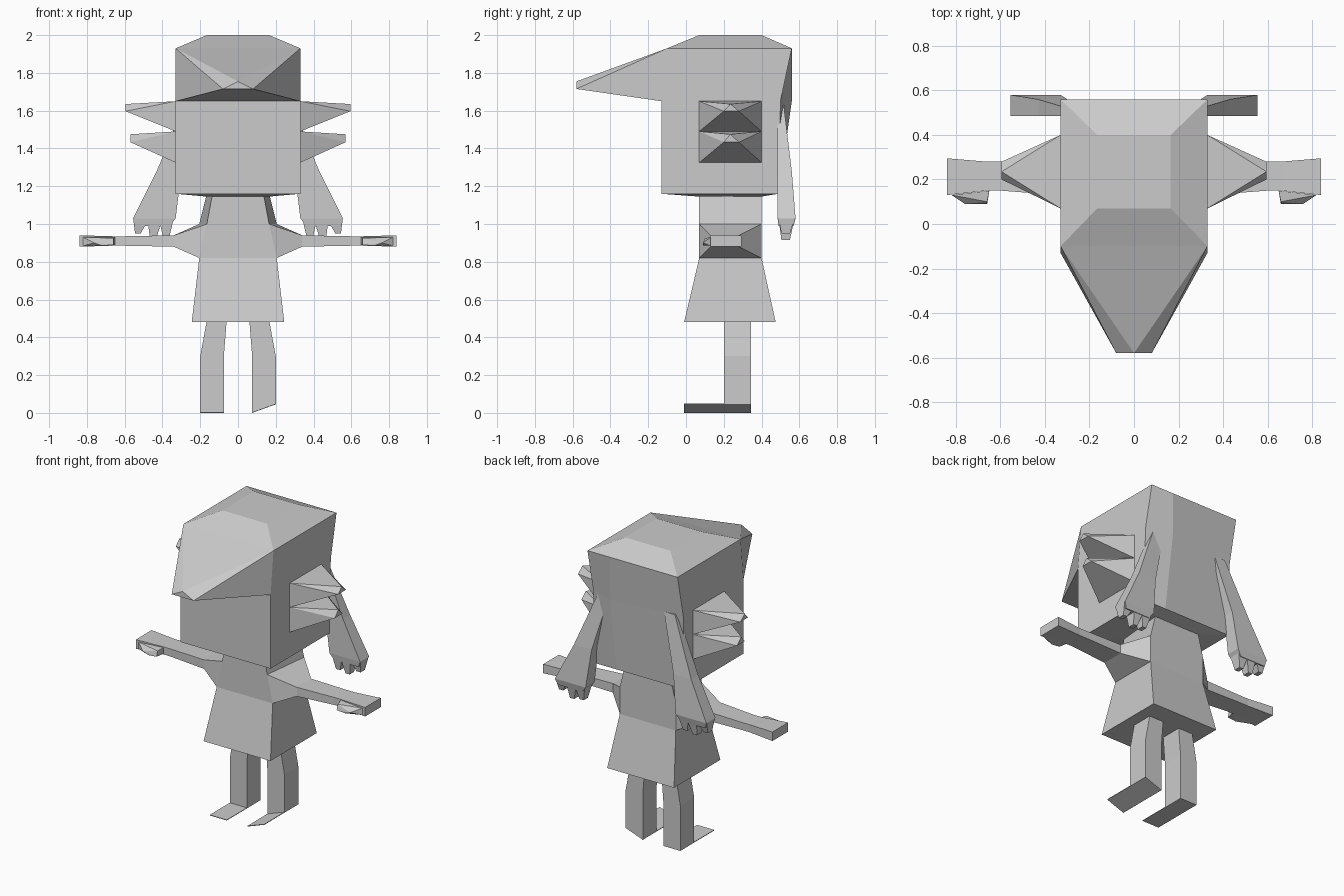
import bpy, bmesh

cube = bpy.data.objects.get("Cube")
if cube:
    bpy.data.objects.remove(cube, do_unlink=True)

grey = bpy.data.materials.new("plain_grey")
grey.use_nodes = True
GREY = (0.6, 0.6, 0.6, 1)
grey.diffuse_color = GREY
grey.node_tree.nodes["Principled BSDF"].inputs["Base Color"].default_value = GREY


def finish(name, bm):
    bmesh.ops.remove_doubles(bm, verts=bm.verts, dist=0.0005)
    bmesh.ops.recalc_face_normals(bm, faces=bm.faces)
    me = bpy.data.meshes.new(name)
    bm.to_mesh(me)
    bm.free()
    me.materials.append(grey)
    ob = bpy.data.objects.new(name, me)
    bpy.context.collection.objects.link(ob)
    return ob


def loft(name, rings):
    """Skin a stack of equal-length rings and cap both ends."""
    bm = bmesh.new()
    rows = [[bm.verts.new(p) for p in r] for r in rings]
    n = len(rows[0])
    for a, b in zip(rows, rows[1:]):
        for i in range(n):
            j = (i + 1) % n
            bm.faces.new((a[i], a[j], b[j], b[i]))
    bm.faces.new(rows[0])
    bm.faces.new(rows[-1])
    return finish(name, bm)


def hull(name, pts):
    """Wrap a few corner points in a convex solid."""
    bm = bmesh.new()
    for p in pts:
        bm.verts.new(p)
    res = bmesh.ops.convex_hull(bm, input=bm.verts)
    junk = [g for g in res["geom_interior"] + res["geom_unused"] if isinstance(g, bmesh.types.BMVert)]
    bmesh.ops.delete(bm, geom=list(set(junk)), context='VERTS')
    bmesh.ops.dissolve_limit(bm, angle_limit=0.01, verts=bm.verts, edges=bm.edges)
    return finish(name, bm)


def both(build, name, data):
    """Build a part on the left and its mirror on the right."""
    for side, s in (("left", 1), ("right", -1)):
        if build is hull:
            hull(f"{side}_{name}", [(s * x, y, z) for x, y, z in data])
        else:
            loft(f"{side}_{name}", [[(s * x, y, z) for x, y, z in r] for r in data])


def rect_z(x0, x1, y0, y1, z):
    return [(x0, y0, z), (x1, y0, z), (x1, y1, z), (x0, y1, z)]


def rect_x(x, y0, y1, z0, z1):
    return [(x, y0, z0), (x, y1, z0), (x, y1, z1), (x, y0, z1)]


# Head block: shallow chin, cheeks, crown; five points per ring
def head_ring(z, w, front, back, bulge, bx=0.165):
    return [(-w, front, z), (w, front, z), (w, back, z), (bx, bulge, z), (-w, back, z)]


loft("head", [
    head_ring(1.145, 0.165, 0.07, 0.40, 0.40, 0.08),
    head_ring(1.16, 0.33, -0.13, 0.49, 0.49),
    head_ring(1.65, 0.33, -0.13, 0.50, 0.56),
    head_ring(1.93, 0.33, -0.10, 0.56, 0.56),
    head_ring(2.0, 0.165, 0.07, 0.40, 0.40, 0.08),
])

# Pointed brim over the face
hull("brim", [(-0.33, -0.10, 1.93), (0.33, -0.10, 1.93),
              (-0.33, -0.13, 1.65), (0.33, -0.13, 1.65),
              (0, -0.58, 1.755), (-0.08, -0.58, 1.715), (0.08, -0.58, 1.715)])

# Two cheek spikes on each side
for label, z0, z1, tip, low, high in (("upper", 1.49, 1.65, 0.595, 1.597, 1.635),
                                      ("lower", 1.325, 1.49, 0.57, 1.433, 1.475)):
    both(hull, f"{label}_cheek_spike", rect_x(0.33, 0.07, 0.40, z0, z1) +
         [(tip, 0.20, low), (tip, 0.28, low), (tip, 0.235, high)])

# Hanging locks at the back, each ending in three points
both(loft, "hair_lock", [
    rect_z(0.20, 0.28, 0.485, 0.515, 1.65),
    rect_z(0.30, 0.43, 0.485, 0.56, 1.28),
    rect_z(0.33, 0.555, 0.485, 0.58, 1.03),
    rect_z(0.36, 0.54, 0.49, 0.57, 0.99),
])
for i, (x0, x1, tx, tz) in enumerate(((0.34, 0.42, 0.38, 0.925),
                                      (0.40, 0.48, 0.45, 0.915),
                                      (0.47, 0.555, 0.53, 0.95))):
    both(hull, f"hair_point_{i + 1}", rect_z(x0, x1, 0.49, 0.575, 1.03) +
         rect_z(tx - 0.015, tx + 0.015, 0.505, 0.55, tz))

# Torso and flared skirt
loft("torso_and_skirt", [
    rect_z(-0.245, 0.245, -0.01, 0.475, 0.48),
    rect_z(-0.205, 0.205, 0.07, 0.40, 0.82),
    [(-0.165, 0.07, 1.0), (0.165, 0.07, 1.0), (0.205, 0.40, 1.0), (-0.205, 0.40, 1.0)],
    [(-0.135, 0.07, 1.16), (0.135, 0.07, 1.16), (0.165, 0.40, 1.16), (-0.165, 0.40, 1.16)],
])

# Outstretched arms and thumbs
shoulder = [(0.205, 0.07, 0.82), (0.205, 0.40, 0.82), (0.205, 0.40, 1.0), (0.165, 0.07, 1.0)]
both(loft, "arm", [
    shoulder,
    rect_x(0.34, 0.13, 0.28, 0.88, 0.94),
    rect_x(0.60, 0.15, 0.28, 0.885, 0.935),
    rect_x(0.66, 0.15, 0.28, 0.885, 0.935),
    rect_x(0.84, 0.13, 0.295, 0.88, 0.94),
])
both(hull, "thumb", [(0.65, 0.15, 0.89), (0.65, 0.15, 0.93), (0.82, 0.13, 0.885), (0.82, 0.13, 0.93),
                     (0.66, 0.09, 0.89), (0.66, 0.10, 0.925), (0.72, 0.09, 0.885), (0.76, 0.09, 0.90)])

# Bent legs with thin flat feet; the left sole is tilted outward
for side, s, lift in (("left", 1, 0.045), ("right", -1, 0.0)):
    sole = [(s * 0.075, 0.20, 0), (s * 0.20, 0.20, lift),
            (s * 0.20, 0.345, lift), (s * 0.075, 0.345, 0)]
    loft(f"{side}_leg", [
        sole,
        rect_z(s * 0.075, s * 0.20, 0.20, 0.345, 0.30),
        rect_z(s * 0.06, s * 0.165, 0.20, 0.345, 0.49),
    ])
    foot = [(s * 0.075, -0.01, 0), (s * 0.20, -0.01, lift),
            (s * 0.20, 0.20, lift), (s * 0.075, 0.20, 0)]
    loft(f"{side}_foot", [foot, [(x, y, z + 0.004) for x, y, z in foot]])
